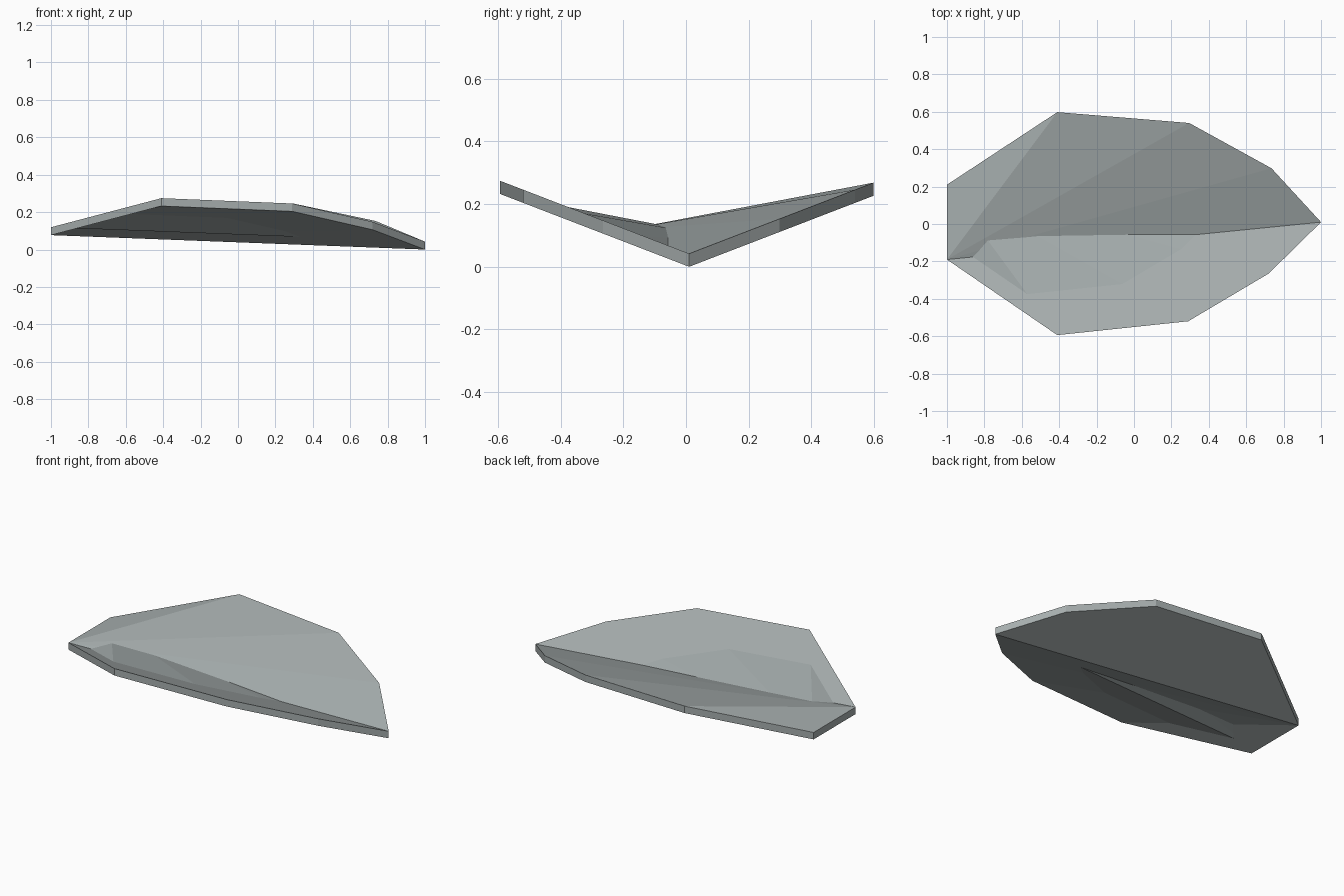
import bpy
import bmesh

cube = bpy.data.objects.get("Cube")
if cube:
    bpy.data.objects.remove(cube, do_unlink=True)

# Single stone-grey colour
colour = (0.38, 0.42, 0.42, 1.0)
grey = bpy.data.materials.new("stone_grey")
grey.use_nodes = True
grey.diffuse_color = colour
grey.node_tree.nodes["Principled BSDF"].inputs["Base Color"].default_value = colour

# Plan outline, counter-clockwise from the pointed tip
outline = [(1, 0.01), (0.735, 0.298), (0.295, 0.54), (-0.41, 0.598), (-1, 0.21),
           (-1, -0.19), (-0.41, -0.594), (0.29, -0.52), (0.72, -0.265)]
thickness = 0.042
slope = 0.385
count = len(outline)
rear_left, rear_right = 4, 5


def ring(bm, base):
    """Outline bent into a shallow V along its length."""
    return [bm.verts.new((x, y, base + slope * abs(y - 0.01))) for x, y in outline]


def fan(bm, verts, hub, flip):
    """Triangles from one rear corner to every other outline edge."""
    for step in range(1, count - 1):
        tri = [verts[hub], verts[(hub + step) % count], verts[(hub + step + 1) % count]]
        bm.faces.new(tri[::-1] if flip else tri)


bm = bmesh.new()
top = ring(bm, thickness)
bottom = ring(bm, 0.0)

# Upper and lower skins fold along opposite diagonals
fan(bm, top, rear_right, False)
fan(bm, bottom, rear_left, True)

# Rim walls
for i in range(count):
    j = (i + 1) % count
    bm.faces.new((bottom[i], bottom[j], top[j], top[i]))

mesh = bpy.data.meshes.new("folded_plate")
bm.to_mesh(mesh)
bm.free()
mesh.materials.append(grey)
plate = bpy.data.objects.new("folded_plate", mesh)
bpy.context.collection.objects.link(plate)
